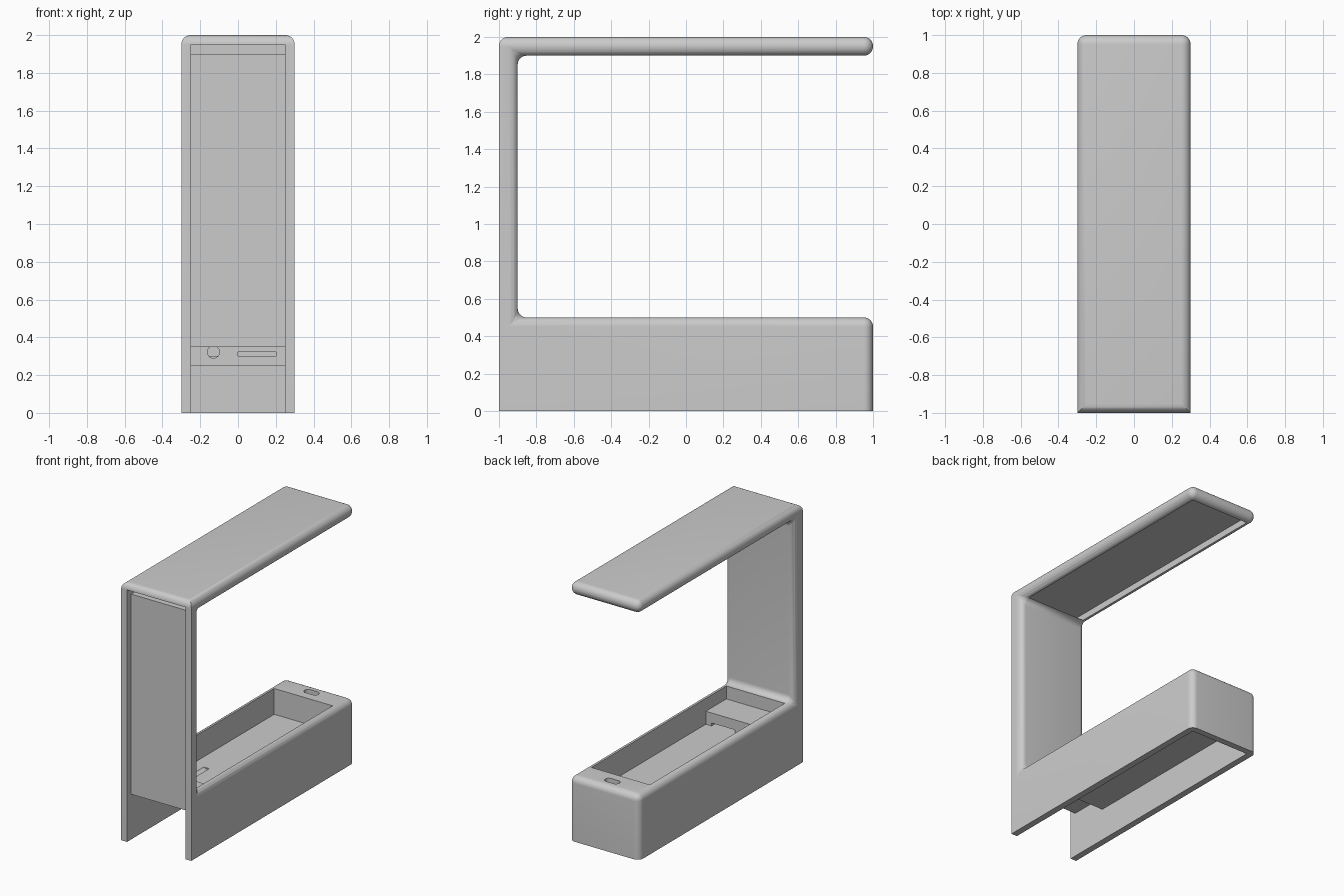
import bpy
import bmesh
from math import radians, pi
from mathutils import Matrix

if "Cube" in bpy.data.objects:
    bpy.data.objects.remove(bpy.data.objects["Cube"], do_unlink=True)

WIDTH, INNER, ROUND = 0.3, 0.25, 0.049

grey = bpy.data.materials.new("plain grey")
grey.use_nodes = True
grey.diffuse_color = (0.6, 0.6, 0.6, 1)
grey.node_tree.nodes["Principled BSDF"].inputs["Base Color"].default_value = (0.6, 0.6, 0.6, 1)


def make_object(name, bm):
    bmesh.ops.recalc_face_normals(bm, faces=bm.faces)
    mesh = bpy.data.meshes.new(name)
    bm.to_mesh(mesh)
    bm.free()
    mesh.materials.append(grey)
    obj = bpy.data.objects.new(name, mesh)
    bpy.context.collection.objects.link(obj)
    return obj


def activate(obj):
    bpy.ops.object.select_all(action="DESELECT")
    obj.select_set(True)
    bpy.context.view_layer.objects.active = obj


def cut(obj, bm):
    """Subtract a cutter from the shell, then discard the cutter."""
    cutter = make_object("cutter", bm)
    cutter.hide_render = True
    activate(obj)
    mod = obj.modifiers.new("cut", "BOOLEAN")
    mod.operation, mod.solver, mod.object = "DIFFERENCE", "EXACT", cutter
    bpy.ops.object.modifier_apply(modifier=mod.name)
    bpy.data.objects.remove(cutter, do_unlink=True)


def box(x, y, z):
    bm = bmesh.new()
    size = [b - a for a, b in (x, y, z)]
    mid = [(a + b) / 2 for a, b in (x, y, z)]
    bmesh.ops.create_cube(bm, size=1, matrix=Matrix.Translation(mid) @ Matrix.Diagonal((*size, 1)))
    return bm


def rod(radius, length, matrix):
    bm = bmesh.new()
    bmesh.ops.create_cone(bm, cap_ends=True, segments=32, radius1=radius, radius2=radius,
                          depth=length, matrix=matrix)
    return bm


# C-shaped body: base, upright and overhanging arm from one side profile
profile = [(-1, 0), (1, 0), (1, 0.5), (-0.9, 0.5), (-0.9, 1.9), (1, 1.9), (1, 2), (-1, 2)]
bm = bmesh.new()
face = bm.faces.new([bm.verts.new((-WIDTH, y, z)) for y, z in profile])
swept = bmesh.ops.extrude_face_region(bm, geom=[face])["geom"]
bmesh.ops.translate(bm, verts=[v for v in swept if isinstance(v, bmesh.types.BMVert)],
                    vec=(2 * WIDTH, 0, 0))
bmesh.ops.recalc_face_normals(bm, faces=bm.faces)


def is_rounded(edge):
    a, b = (v.co for v in edge.verts)
    on_ground = a.z < 0.01 and b.z < 0.01
    on_front_side = a.y < -0.99 and b.y < -0.99 and abs(a.x - b.x) < 0.01
    return not (on_ground or on_front_side)


bmesh.ops.bevel(bm, geom=[e for e in bm.edges if is_rounded(e)], offset=ROUND,
                offset_type="OFFSET", segments=8, profile=0.5, affect="EDGES", clamp_overlap=False)
body = make_object("planter_body", bm)

# Hollows: (y range, z range) across the inner width
hollows = [
    ((-1.1, 0.95), (-0.1, 0.25)),    # under the trough floor
    ((-1.1, -0.65), (-0.1, 0.35)),   # under the raised step
    ((0.85, 0.95), (-0.05, 0.45)),   # behind the trough end wall
    ((-1.1, -0.95), (-0.15, 1.95)),  # front of the upright
    ((-1.15, 0.95), (1.899, 1.95)),  # underside of the arm
    ((-0.6, 0.8), (0.3, 0.6)),       # trough
    ((-0.85, 0.8), (0.4, 0.65)),     # trough above the step
]
for y, z in hollows:
    cut(body, box((-INNER, INNER), y, z))

# Cable bore through the step, grazing the trough floor
bore = Matrix.Translation((-0.13, -0.45, 0.322)) @ Matrix.Rotation(pi / 2, 4, "X")
cut(body, rod(0.032, 0.5, bore))

# Flat drain slot through the step
cut(body, box((0, 0.2), (-0.7, -0.55), (0.3, 0.322)))

# Pill-shaped slot in the back shelf
bm = rod(0.03, 0.2, Matrix.Translation((0.03, 0.9, 0.5)))
for v in bm.verts:
    if v.co.x < 0.03 - 1e-4:
        v.co.x -= 0.06
cut(body, bm)

activate(body)
bpy.ops.object.shade_smooth_by_angle(angle=radians(30))
